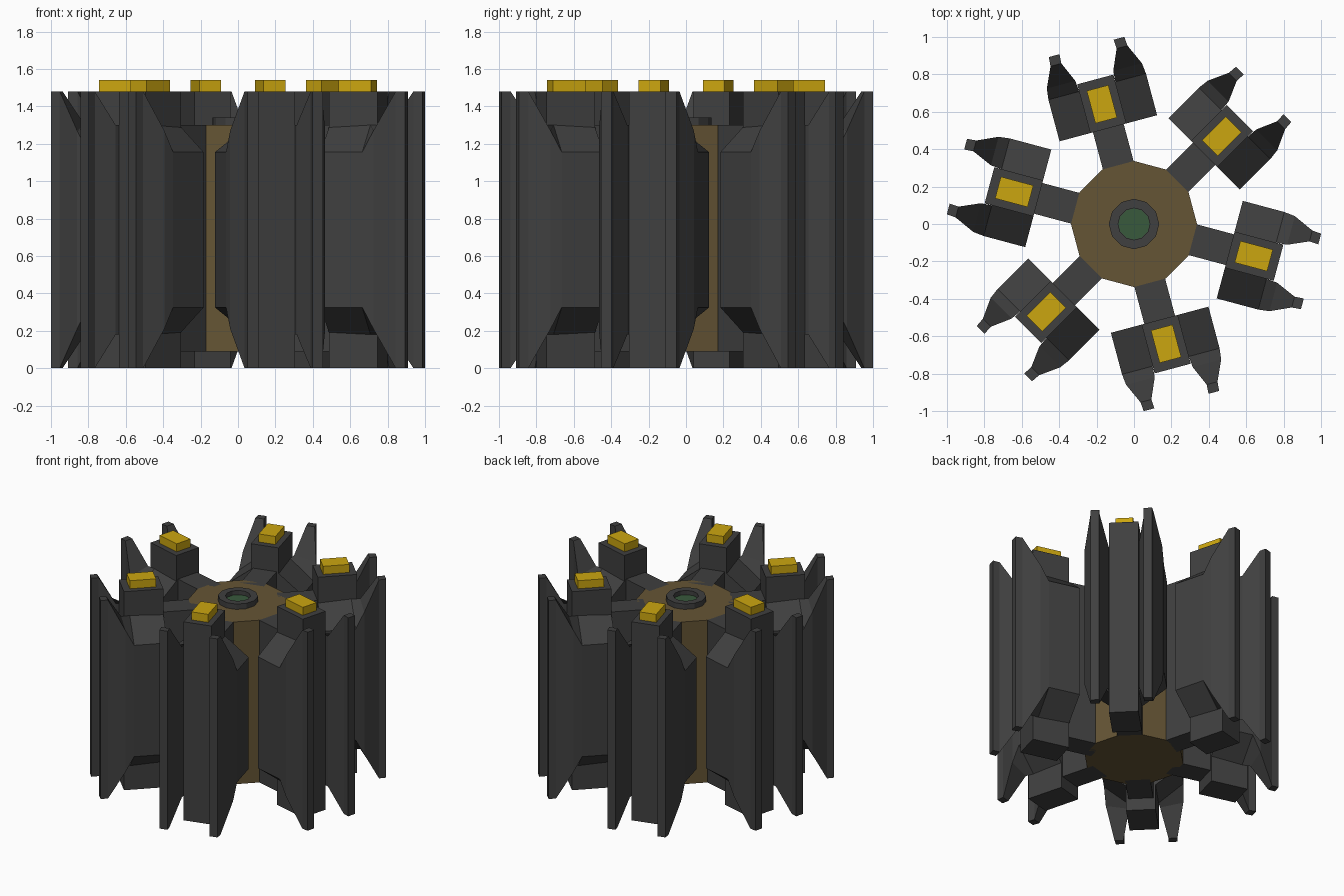
import bpy, bmesh
from math import cos, sin, pi, radians
from mathutils import Matrix

if "Cube" in bpy.data.objects:
    bpy.data.objects.remove(bpy.data.objects["Cube"])

H = 1.48  # height of the pole pieces


def material(name, rgb):
    m = bpy.data.materials.new(name)
    m.diffuse_color = (*rgb, 1)
    m.use_nodes = True
    m.node_tree.nodes["Principled BSDF"].inputs["Base Color"].default_value = m.diffuse_color
    return m


dark = material("dark_metal", (0.05, 0.05, 0.05))
bronze = material("bronze", (0.13, 0.09, 0.035))
gold = material("gold", (0.6, 0.38, 0.005))
green = material("green", (0.04, 0.10, 0.045))


def add(name, bm, mat, angle=0):
    bmesh.ops.recalc_face_normals(bm, faces=bm.faces)
    me = bpy.data.meshes.new(name)
    bm.to_mesh(me)
    bm.free()
    me.materials.append(mat)
    ob = bpy.data.objects.new(name, me)
    ob.matrix_world = Matrix.Rotation(angle, 4, 'Z')
    bpy.context.collection.objects.link(ob)
    return ob


def box(name, r0, r1, t, z0, z1, mat, angle):
    bm = bmesh.new()
    m = Matrix.Translation(((r0 + r1) / 2, 0, (z0 + z1) / 2)) @ Matrix.Diagonal((r1 - r0, 2 * t, z1 - z0, 1))
    bmesh.ops.create_cube(bm, size=1, matrix=m)
    return add(name, bm, mat, angle)


def lathe(name, profile, mat, n=12):
    """Closed or capped low-poly solid from (radius, z) pairs."""
    bm = bmesh.new()
    rings = [[bm.verts.new((r * cos(2 * pi * i / n), r * sin(2 * pi * i / n), z)) for i in range(n)]
             for r, z in profile]
    for a, b in zip(rings, rings[1:]):
        for i in range(n):
            j = (i + 1) % n
            bm.faces.new((a[i], a[j], b[j], b[i]))
    bm.faces.new(rings[0])
    bm.faces.new(rings[-1])
    return add(name, bm, mat)


# Wing stations: radius, inner offset, inner top, outer offset, outer top
STATIONS = [(0.53, 0.085, 1.30, 0.27, 1.155), (0.76, 0.10, 1.30, 0.27, 1.155),
            (0.82, 0.105, 1.30, 0.263, 1.27), (0.93, 0.153, H, 0.213, H),
            (0.98, 0.150, H, 0.209, H)]


def wing(name, side, angle):
    bm = bmesh.new()
    rings = []
    for r, ti, zi, to, zo in STATIONS:
        pts = [(ti, zi), (to, zo), (to, H - zo), (ti, H - zi)]
        rings.append([bm.verts.new((r, side * t, z)) for t, z in pts])
    for a, b in zip(rings, rings[1:]):
        for i in range(4):
            j = (i + 1) % 4
            bm.faces.new((a[i], a[j], b[j], b[i]))
    bm.faces.new(rings[0])
    bm.faces.new(rings[-1])
    return add(name, bm, dark, angle)


# Central hub with raised collar and its recessed plug
lathe("hub", [(0.337, 0.09), (0.337, 1.30)], bronze)
lathe("collar", [(0.135, 1.28), (0.135, 1.34), (0.085, 1.34), (0.085, 1.305)], dark)
lathe("collar_plug", [(0.084, 1.30), (0.084, 1.308)], green)

# Six radial arms, each with a post, cap and two flared wings
for k in range(6):
    a = radians(45 + 60 * k)
    box(f"spoke_{k}", 0.28, 0.54, 0.085, 0.09, 1.30, dark, a)
    box(f"post_{k}", 0.53, 0.80, 0.10, 0, H, dark, a)
    box(f"post_cap_{k}", 0.573, 0.753, 0.06, H - 0.01, 1.54, gold, a)
    for side, label in ((1, "left"), (-1, "right")):
        wing(f"{label}_wing_{k}", side, a)
